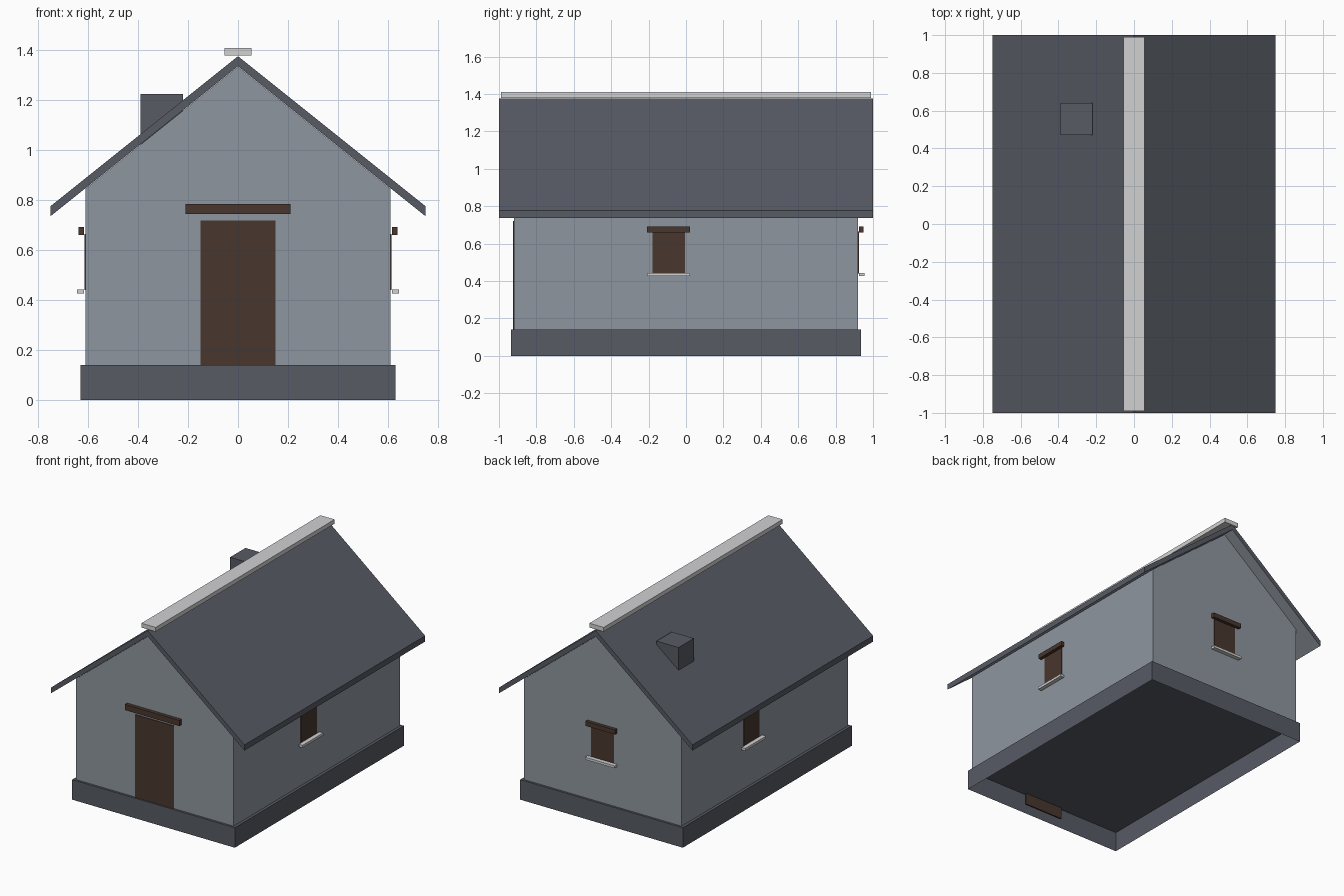
import bpy
import bmesh
from math import radians
from mathutils import Matrix, Vector

old = bpy.data.objects.get("Cube")
if old:
    bpy.data.objects.remove(old, do_unlink=True)


def material(name, rgb):
    mat = bpy.data.materials.new(name)
    mat.use_nodes = True
    mat.diffuse_color = (*rgb, 1)
    mat.node_tree.nodes["Principled BSDF"].inputs["Base Color"].default_value = (*rgb, 1)
    return mat


slate = material("dark slate", (0.095, 0.104, 0.127))
render_grey = material("grey wall", (0.275, 0.307, 0.345))
wood = material("dark brown wood", (0.065, 0.038, 0.027))
stone = material("pale stone", (0.64, 0.64, 0.65))


def prism(name, profile, y0, y1, mat, open_bottom=False, under=None):
    """Extrude an x-z profile along y; optionally open or recolour its underside."""
    bm = bmesh.new()
    face = bm.faces.new([bm.verts.new((x, y0, z)) for x, z in profile])
    out = bmesh.ops.extrude_face_region(bm, geom=[face])
    moved = [v for v in out["geom"] if isinstance(v, bmesh.types.BMVert)]
    bmesh.ops.translate(bm, verts=moved, vec=(0, y1 - y0, 0))
    bmesh.ops.recalc_face_normals(bm, faces=bm.faces)
    bm.normal_update()
    if under:
        for f in bm.faces:
            f.material_index = int(f.normal.z < -0.3)
    if open_bottom:
        down = [f for f in bm.faces if f.normal.z < -0.9]
        bmesh.ops.delete(bm, geom=down, context='FACES_ONLY')
    mesh = bpy.data.meshes.new(name)
    bm.to_mesh(mesh)
    bm.free()
    mesh.materials.append(mat)
    if under:
        mesh.materials.append(under)
    obj = bpy.data.objects.new(name, mesh)
    bpy.context.collection.objects.link(obj)
    return obj


def box(name, x, y, z, mat, open_bottom=False):
    corners = [(x[0], z[0]), (x[1], z[0]), (x[1], z[1]), (x[0], z[1])]
    return prism(name, corners, y[0], y[1], mat, open_bottom)


# Hollow plinth and gabled walls
WALL_X, WALL_Y = 0.61, 0.92
box("plinth", (-0.63, 0.63), (-0.935, 0.935), (0, 0.14), slate, True)
prism("walls", [(-WALL_X, 0.14), (WALL_X, 0.14), (WALL_X, 0.847),
                (0, 1.335), (-WALL_X, 0.847)], -WALL_Y, WALL_Y, render_grey, True)

# Pitched roof with vertical eave edges, ridge cap and chimney
prism("roof", [(-0.75, 0.737), (0, 1.337), (0.75, 0.737),
               (0.75, 0.777), (0, 1.377), (-0.75, 0.777)], -1, 1, slate, under=render_grey)
box("ridge_cap", (-0.055, 0.055), (-0.99, 0.99), (1.38, 1.41), stone)
box("chimney", (-0.39, -0.22), (0.47, 0.64), (1.0, 1.225), slate)

# Door and its lintel
box("door", (-0.15, 0.15), (-WALL_Y - 0.005, -WALL_Y + 0.003), (0.06, 0.72), wood)
box("door_lintel", (-0.21, 0.21), (-0.95, -0.925), (0.745, 0.785), wood)


# Windows: built facing the front, then turned onto their wall
def window(side, angle, centre):
    place = Matrix.Translation(Vector(centre)) @ Matrix.Rotation(radians(angle), 4, 'Z')
    parts = [
        box(side + "_window_panel", (-0.0875, 0.0875), (-0.004, 0.003), (0.44, 0.665), wood),
        box(side + "_window_lintel", (-0.115, 0.115), (-0.029, -0.006), (0.66, 0.692), wood),
        box(side + "_window_sill", (-0.115, 0.115), (-0.035, -0.006), (0.426, 0.443), stone),
    ]
    for part in parts:
        part.data.transform(place)


window("left", 90, (WALL_X, -0.0925, 0))
window("right", -90, (-WALL_X, 0.15, 0))
window("back", 180, (0, WALL_Y, 0))
